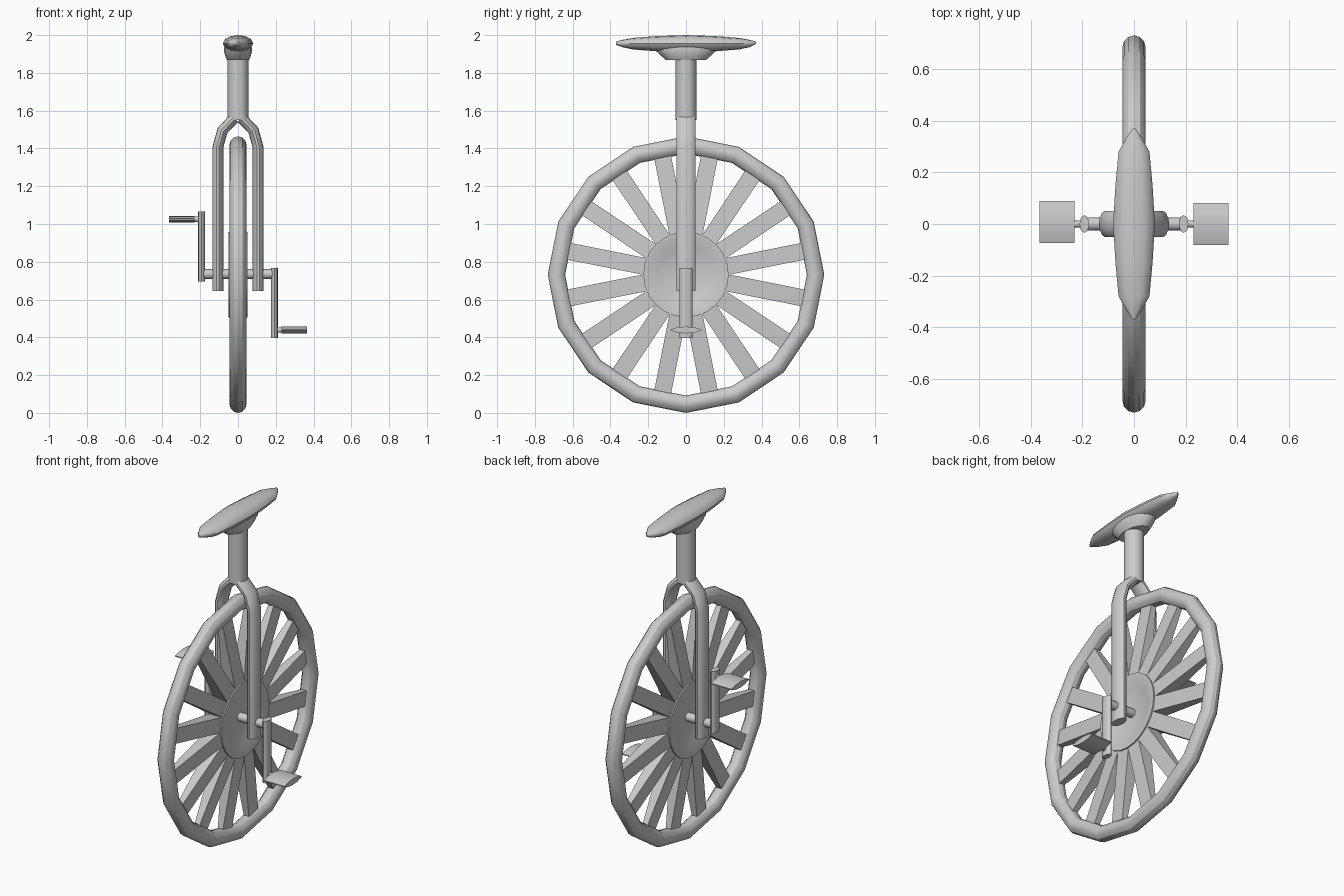
import bpy, bmesh
from math import sin, cos, pi, radians
from mathutils import Vector, Matrix

if "Cube" in bpy.data.objects:
    bpy.data.objects.remove(bpy.data.objects["Cube"])

HUB_Z = 0.732


def finish(bm, name, smooth=40):
    bmesh.ops.recalc_face_normals(bm, faces=bm.faces)
    me = bpy.data.meshes.new(name)
    bm.to_mesh(me)
    bm.free()
    ob = bpy.data.objects.new(name, me)
    bpy.context.collection.objects.link(ob)
    bpy.ops.object.select_all(action='DESELECT')
    ob.select_set(True)
    bpy.context.view_layer.objects.active = ob
    if smooth:
        bpy.ops.object.shade_smooth_by_angle(angle=radians(smooth))
    return ob


def ring(c, u, v, n=12):
    c, u, v = Vector(c), Vector(u), Vector(v)
    return [c + u * cos(2 * pi * i / n) + v * sin(2 * pi * i / n) for i in range(n)]


def loft(name, rings, closed=False, smooth=40):
    bm = bmesh.new()
    vs = [[bm.verts.new(p) for p in r] for r in rings]
    n = len(vs[0])
    for k in range(len(vs) if closed else len(vs) - 1):
        a, b = vs[k], vs[(k + 1) % len(vs)]
        for i in range(n):
            j = (i + 1) % n
            bm.faces.new((a[i], a[j], b[j], b[i]))
    if not closed:
        bm.faces.new(vs[0])
        bm.faces.new(vs[-1])
    return finish(bm, name, smooth)


def rod_x(name, x0, x1, z, ry, rz, n=12):
    return loft(name, [ring((x, 0, z), (0, ry, 0), (0, 0, rz), n) for x in (x0, x1)])


# Tyre: 16-sided ring in the yz plane
rings = []
for k in range(16):
    a = 2 * pi * k / 16
    d = Vector((0, sin(a), -cos(a)))
    rings.append(ring(d * 0.686 + Vector((0, 0, HUB_Z)), d * 0.046, (0.045, 0, 0), 12))
loft("tyre", rings, closed=True, smooth=30)

# Hub: dished on both sides
profile = [(0.012, 0.02), (0.016, 0.08), (0.03, 0.15), (0.05, 0.208), (0.05, 0.226)]
profile = [(-x, r) for x, r in profile] + profile[::-1]
loft("hub", [ring((x, 0, HUB_Z), (0, r, 0), (0, 0, r), 24) for x, r in profile])

# Spokes: flat bars, thinner toward the tyre
bm = bmesh.new()
for k in range(16):
    new = bmesh.ops.create_cube(bm, size=1)["verts"]
    for v in new:
        outer = v.co.z > 0
        v.co = Vector((v.co.x * (0.03 if outer else 0.085), v.co.y * 0.09,
                       0.655 if outer else 0.215))
    rot = Matrix.Rotation(2 * pi * (k + 0.5) / 16, 4, 'X')
    bmesh.ops.transform(bm, verts=new, matrix=Matrix.Translation((0, 0, HUB_Z)) @ rot)
finish(bm, "spokes", 0)

# Axle
rod_x("axle", -0.19, 0.19, HUB_Z + 0.003, 0.026, 0.026)

# Fork legs: flattened tubes bending in to the post
path = [(0.107, 0.645), (0.107, 1.405), (0.082, 1.495), (0.02, 1.56)]
for s, side in ((1, "right"), (-1, "left")):
    rings = []
    for k, (x, z) in enumerate(path):
        a, b = path[max(k - 1, 0)], path[min(k + 1, 3)]
        t = Vector((s * (b[0] - a[0]), 0, b[1] - a[1])).normalized()
        rings.append(ring((s * x, 0, z), Vector((t.z, 0, -t.x)) * 0.029, (0, 0.052, 0), 14))
    loft("fork_leg_" + side, rings)

    # Crank, pedal pin and lens-shaped pedal
    z_end = HUB_Z - s * 0.293
    loft("crank_" + side, [ring((s * 0.193, 0, z), (0.018, 0, 0), (0, 0.034, 0), 12)
                           for z in (HUB_Z + s * 0.036, z_end - s * 0.042)])
    rod_x("pedal_pin_" + side, s * 0.19, s * 0.24, z_end, 0.014, 0.014)
    lens = [(-0.081, -0.003), (-0.045, -0.014), (0, -0.018), (0.045, -0.014), (0.081, -0.003),
            (0.081, 0.003), (0.045, 0.014), (0, 0.018), (-0.045, 0.014), (-0.081, 0.003)]
    dy = 0 if s > 0 else 0.008
    loft("pedal_" + side, [[Vector((x, y + dy, z_end + z)) for y, z in lens]
                           for x in (s * 0.23, s * 0.366)])

# Seat post
loft("seat_post", [ring((0, 0, z), (0.055, 0, 0), (0, 0.055, 0), 16) for z in (1.55, 1.89)])

# Seat mount flaring up under the saddle
mount = [(1.868, 0.058, 0.108), (1.885, 0.066, 0.125), (1.915, 0.075, 0.158), (1.94, 0.072, 0.17)]
loft("seat_mount", [ring((0, 0, z), (rx, 0, 0), (0, ry, 0), 16) for z, rx, ry in mount])

# Saddle: long pointed cushion (y, half width, bottom, top)
sections = [(-0.37, 0.006, 1.948, 1.966), (-0.335, 0.03, 1.936, 1.975),
            (-0.28, 0.06, 1.924, 1.985), (-0.15, 0.072, 1.914, 1.995),
            (0, 0.081, 1.912, 2.0), (0.15, 0.072, 1.914, 1.995),
            (0.28, 0.06, 1.924, 1.985), (0.335, 0.03, 1.936, 1.975), (0.37, 0.006, 1.952, 1.966)]
loft("seat", [ring((0, y, (b + t) / 2), (w, 0, 0), (0, 0, (t - b) / 2), 12)
              for y, w, b, t in sections])
